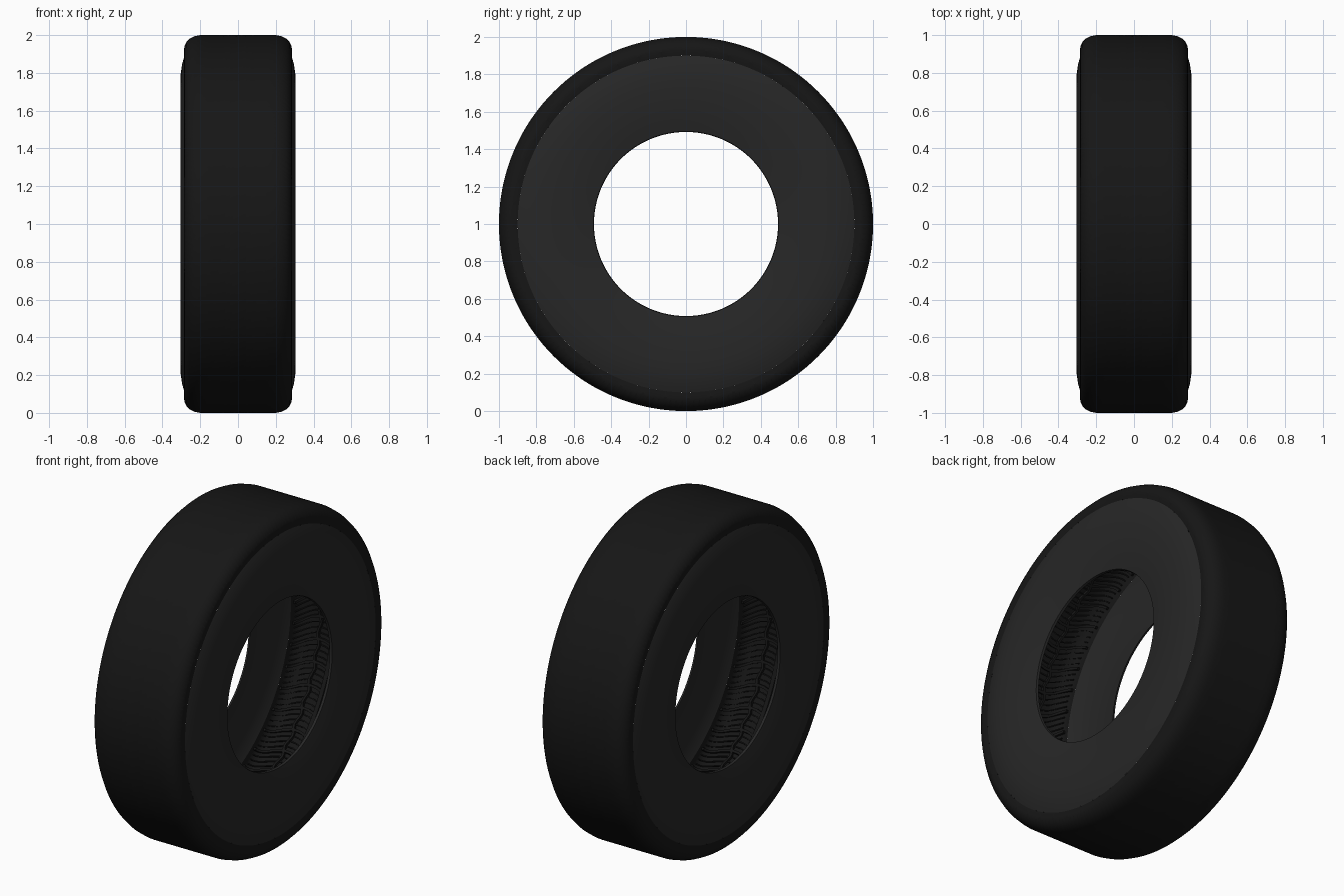
import bpy, bmesh, math

if "Cube" in bpy.data.objects:
    bpy.data.objects.remove(bpy.data.objects["Cube"])

PITCHES = 48
# half cross-section of the tread (x, radius), from the centre line to the sidewall edge
TREAD = [(0, 1), (.042, 1), (.067, 1), (.1, 1), (.138, 1), (.152, 1), (.2, 1), (.23, .994),
         (.255, .982), (.272, .965), (.282, .945), (.285, .93), (.28, .9)]
# sidewall cross-section down to the bead
SIDE = [(.28, .9), (.285, .885), (.295, .85), (.303, .8), (.305, .74), (.302, .66),
        (.292, .57), (.276, .495), (.262, .492)]
# one tread pitch around the tyre: groove, block, sipe, block ...
ROWS = [0, .06, .225, .275, .475, .525, .725, .775, .94]


def material(name, value):
    mat = bpy.data.materials.new(name)
    mat.diffuse_color = (value, value, value, 1)
    mat.use_nodes = True
    mat.node_tree.nodes["Principled BSDF"].inputs["Base Color"].default_value = mat.diffuse_color
    return mat


def finish(bm, name, mat, angle):
    mesh = bpy.data.meshes.new(name)
    bm.to_mesh(mesh)
    bm.free()
    obj = bpy.data.objects.new(name, mesh)
    bpy.context.collection.objects.link(obj)
    mesh.materials.append(mat)
    bpy.ops.object.select_all(action='DESELECT')
    obj.select_set(True)
    bpy.context.view_layer.objects.active = obj
    bpy.ops.object.shade_smooth_by_angle(angle=math.radians(angle))


def around(x, r, a):
    return (x, r * math.sin(a), 1 + r * math.cos(a))


def ring_grid(bm, columns, angles, flip=False):
    """Grid of faces closed around the tyre; columns are functions of the angle."""
    vs = [[bm.verts.new(c(a)) for a in angles] for c in columns]
    n, faces = len(angles), {}
    for i in range(len(columns) - 1):
        for j in range(n):
            k = (j + 1) % n
            quad = [vs[i][j], vs[i + 1][j], vs[i + 1][k], vs[i][k]]
            faces[i, j] = bm.faces.new(quad[::-1] if flip else quad)
    return faces


def dig(bm, faces, depth):
    new = bmesh.ops.extrude_face_region(bm, geom=faces)["geom"]
    bmesh.ops.translate(bm, vec=(0, 0, -depth),
                        verts=[g for g in new if isinstance(g, bmesh.types.BMVert)])


def wrap(co):
    """Unrolled tread (station, angle, depth) to its place on the tyre."""
    i, a, depth = round(co.x), co.y, -co.z
    s = 1 if i >= 0 else -1
    x, r = TREAD[abs(i)]
    dx, dr = x - min(x, .2), r - .91
    length = math.hypot(dx, dr)
    shift = .05 * math.sin(12 * x)
    if abs(i) in (4, 5):                       # zigzag groove
        x += .009 * math.sin(PITCHES * a * s)
    x -= depth * dx / length
    r -= depth * dr / length
    return around(s * x, r, a + s * shift)


# tread: unrolled grid, grooves and sipes sunk, then wrapped round
half = len(TREAD) - 1
angles = [(p + f) * math.tau / PITCHES for p in range(PITCHES) for f in ROWS]
bm = bmesh.new()
cols = [lambda a, i=i: (i, a, 0) for i in range(-half, half + 1)]
faces = ring_grid(bm, cols, angles)
grooves, sipes = [], []
for (i, j), f in faces.items():
    cell = i - half if i >= half else half - 1 - i
    row = j % len(ROWS)
    lateral = row in (0, 8)
    if cell in (1, 4) or (lateral and 2 <= cell < half - 1):
        grooves.append(f)
    elif (lateral and cell == 0) or (row in (2, 4, 6) and cell < half - 2):
        sipes.append(f)
dig(bm, grooves, .016)
dig(bm, sipes, .008)
for v in bm.verts:
    v.co = wrap(v.co)
finish(bm, "tread", material("tread_rubber", .008), 25)

# sidewalls, left and right
side_mat = material("sidewall_rubber", .02)
ring = [k * math.tau / 160 for k in range(160)]
for s, name in ((1, "right_sidewall"), (-1, "left_sidewall")):
    bm = bmesh.new()
    cols = [lambda a, x=x, r=r: around(s * x, r, a) for x, r in SIDE]
    ring_grid(bm, cols, ring, flip=s < 0)
    finish(bm, name, side_mat, 40)
